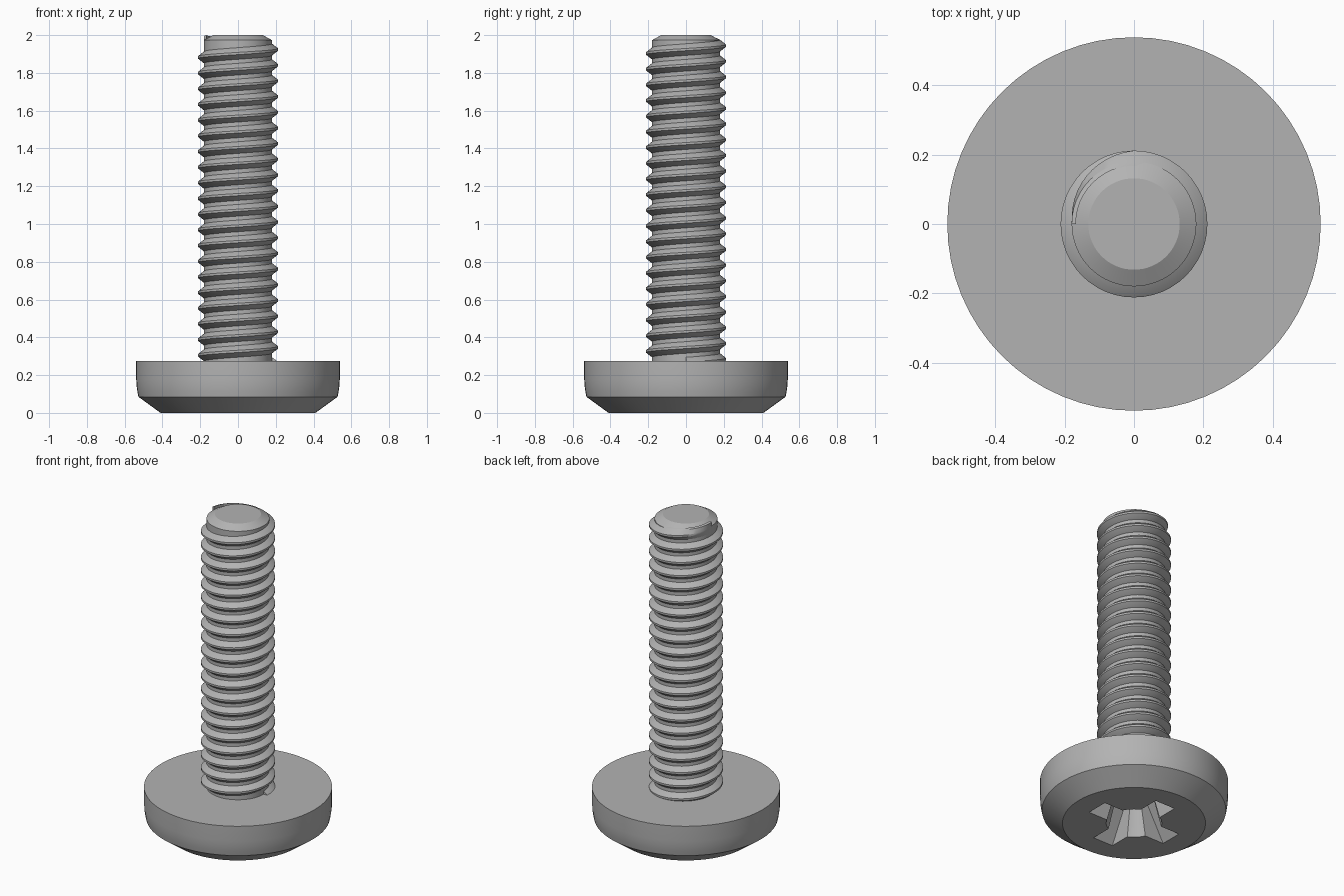
import bpy, bmesh
from math import cos, sin, pi, radians

if "Cube" in bpy.data.objects:
    bpy.data.objects.remove(bpy.data.objects["Cube"])

SEGMENTS = 64
ROOT, CREST, PITCH = 0.18, 0.212, 0.083
HEAD_TOP = 0.276

steel = bpy.data.materials.new("grey steel")
steel.use_nodes = True
grey = (0.45, 0.45, 0.45, 1)
steel.diffuse_color = grey
steel.node_tree.nodes["Principled BSDF"].inputs["Base Color"].default_value = grey


def make_object(name, bm):
    bmesh.ops.recalc_face_normals(bm, faces=bm.faces)
    mesh = bpy.data.meshes.new(name)
    bm.to_mesh(mesh)
    bm.free()
    obj = bpy.data.objects.new(name, mesh)
    obj.data.materials.append(steel)
    bpy.context.collection.objects.link(obj)
    return obj


def activate(obj):
    bpy.ops.object.select_all(action="DESELECT")
    obj.select_set(True)
    bpy.context.view_layer.objects.active = obj


def skin(bm, rings):
    """Join closed rings of points into a capped solid."""
    rows = [[bm.verts.new(p) for p in ring] for ring in rings]
    for a, b in zip(rows, rows[1:]):
        for i in range(len(a)):
            j = (i + 1) % len(a)
            bm.faces.new((a[i], a[j], b[j], b[i]))
    bm.faces.new(rows[0])
    bm.faces.new(rows[-1])


def lathe(name, profile):
    bm = bmesh.new()
    turns = [2 * pi * i / SEGMENTS for i in range(SEGMENTS)]
    skin(bm, [[(r * cos(t), r * sin(t), z) for t in turns] for r, z in profile])
    return make_object(name, bm)


def cut(target, cutter):
    mod = target.modifiers.new("recess", "BOOLEAN")
    mod.operation, mod.solver, mod.object = "DIFFERENCE", "EXACT", cutter
    activate(target)
    bpy.ops.object.modifier_apply(modifier=mod.name)
    bpy.data.objects.remove(cutter)


# Head, with a softly curved rim and a chamfered driving face
head = lathe("head", [(0.41, 0), (0.527, 0.085), (0.533, 0.115), (0.537, 0.145),
                      (0.539, 0.18), (0.539, HEAD_TOP)])

# Cross recess: a tapered centre and two tapered slots
cut(head, lathe("recess_centre", [(0.165, -0.02), (0.1, 0.23), (0.01, 0.26)]))
for swap in (False, True):
    bm = bmesh.new()
    rings = []
    for length, half, z in ((0.29, 0.072, -0.02), (0.13, 0.05, 0.22)):
        ring = [(-length, -half), (length, -half), (length, half), (-length, half)]
        rings.append([(y, x, z) if swap else (x, y, z) for x, y in ring])
    skin(bm, rings)
    cut(head, make_object("recess_slot", bm))

# Shank core with a chamfered end
shank = lathe("shank", [(ROOT, HEAD_TOP - 0.005), (ROOT, 1.973), (0.132, 2)])

# Right-handed thread that fades out over its last quarter turn
STEPS = 48
TURNS = 20.5
end_z = 1.965
rings = []
total = int(STEPS * TURNS)
for i in range(total + 1):
    left = (total - i) / STEPS
    angle = pi - 2 * pi * left
    z = end_z - PITCH * left
    fade = min(1, left / 0.25)
    crest = ROOT - 0.002 + (CREST - ROOT + 0.002) * fade
    section = ((ROOT - 0.012, -0.036), (ROOT, -0.031), (crest, -0.006),
               (crest, 0.006), (ROOT, 0.031), (ROOT - 0.012, 0.036))
    rings.append([(r * cos(angle), r * sin(angle), z + dz) for r, dz in section])
bm = bmesh.new()
skin(bm, rings)
thread = make_object("thread", bm)

# Smooth round surfaces, crisp edges
for obj in (head, shank, thread):
    activate(obj)
    bpy.ops.object.shade_smooth_by_angle(angle=radians(25))
